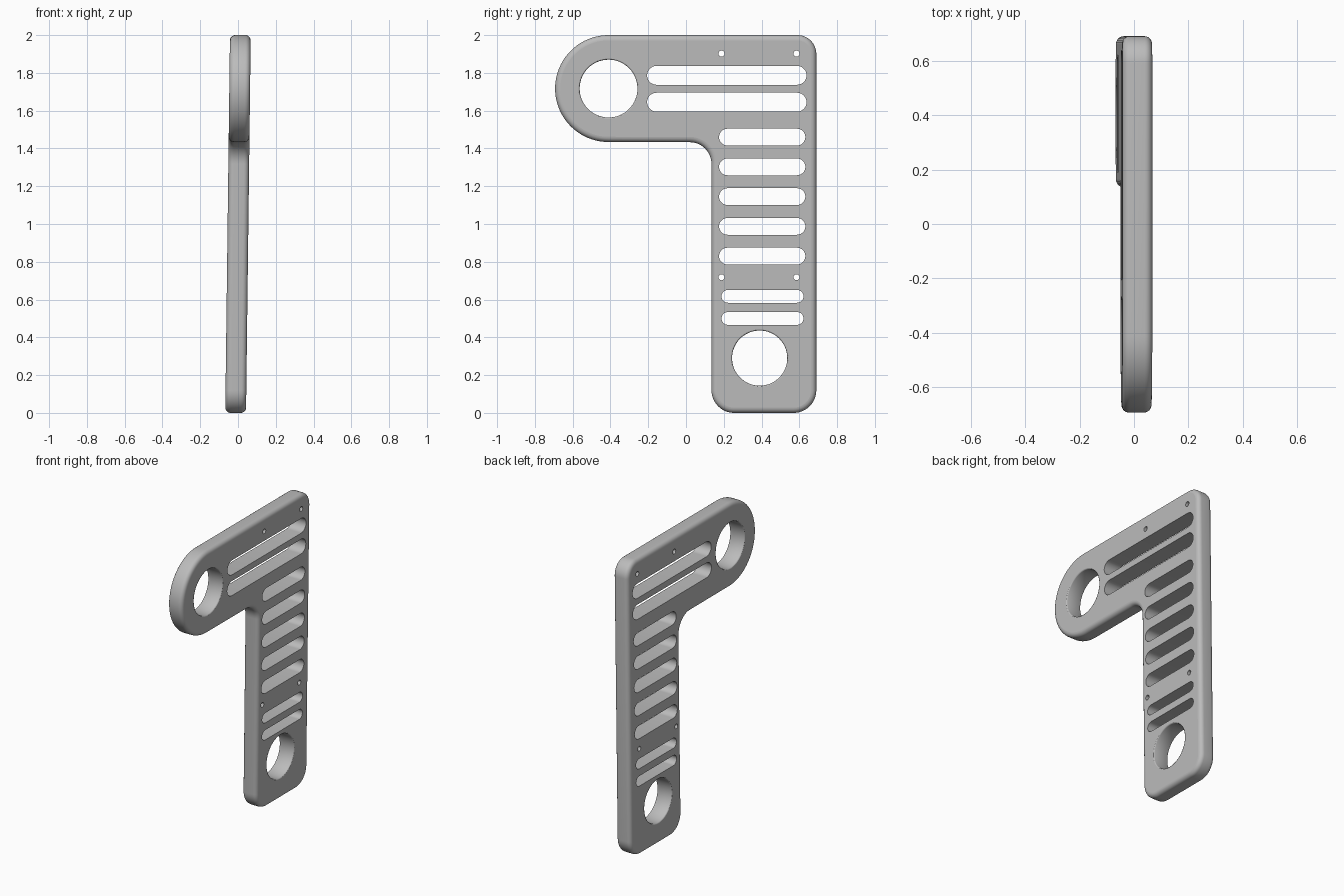
import bpy, bmesh, math
from math import pi, sin, cos

cube = bpy.data.objects.get("Cube")
if cube:
    bpy.data.objects.remove(cube)

HALF = 0.055        # half the plate thickness
LEAN = 0.0125       # sideways lean per unit of height


def arc(cy, cz, r, a0, a1, steps):
    return [(cy + r * cos(a0 + (a1 - a0) * i / steps),
             cz + r * sin(a0 + (a1 - a0) * i / steps)) for i in range(steps + 1)]


def outline(d):
    """L-shaped contour, moved inwards by d."""
    return (arc(0.255, 0.12, 0.12 - d, pi, 1.5 * pi, 12)
            + arc(0.57, 0.12, 0.12 - d, 1.5 * pi, 2 * pi, 12)
            + arc(0.59, 1.90, 0.10 - d, 0, pi / 2, 12)
            + arc(-0.41, 1.717, 0.283 - d, pi / 2, 1.5 * pi, 40)
            + arc(0.02, 1.318, 0.115 + d, pi / 2, 0, 12))


def slot(y0, y1, z, r):
    """Slot with round ends; a negative d widens it at the rim."""
    return lambda d: (arc(y1 - r, z, r - d, -pi / 2, pi / 2, 14)
                      + arc(y0 + r, z, r - d, pi / 2, 1.5 * pi, 14))


def circle(y, z, r, steps):
    return lambda d: arc(y, z, r - d, 0, 2 * pi, steps)[:-1]


def section(radius, steps):
    """Pairs of inset and depth across the thickness, with rounded edges."""
    if radius == 0:
        return [(0, -HALF), (0, HALF)]
    side = [(radius * (1 - cos(a)), HALF - radius + radius * sin(a))
            for a in (pi / 2 * i / steps for i in range(steps + 1))]
    return [(d, -x) for d, x in reversed(side)] + side


bm = bmesh.new()
rims = {0: [], -1: []}


def wall(contour, radius, steps, direction):
    """Skin the wall of one contour and remember its two rim loops."""
    rings = [[bm.verts.new((x + LEAN * (z - 1), y, z)) for y, z in contour(d * direction)]
             for d, x in section(radius, steps)]
    for a, b in zip(rings, rings[1:]):
        for i in range(len(a)):
            j = (i + 1) % len(a)
            bm.faces.new((a[i], a[j], b[j], b[i])).smooth = True
    for end in rims:
        ring = rings[end]
        rims[end] += [bm.edges.get((ring[i - 1], ring[i])) for i in range(len(ring))]


# Outer edge
wall(outline, 0.028, 6, 1)

# Two large pivot holes
wall(circle(-0.41, 1.717, 0.153, 64), 0.006, 2, -1)
wall(circle(0.39, 0.29, 0.146, 64), 0.006, 2, -1)

# Slots: long in the arm, medium and thin in the leg
for z in (1.787, 1.645):
    wall(slot(-0.206, 0.638, z, 0.05), 0, 1, -1)
for i in range(5):
    wall(slot(0.175, 0.632, 1.46 - 0.1575 * i, 0.0445), 0, 1, -1)
for z in (0.617, 0.50):
    wall(slot(0.188, 0.622, z, 0.034), 0, 1, -1)

# Small pin holes
for z in (1.902, 0.718):
    for y in (0.188, 0.585):
        wall(circle(y, z, 0.016, 20), 0, 1, -1)

# Flat sides between the rims
for end, side in ((0, -1), (-1, 1)):
    made = bmesh.ops.triangle_fill(bm, use_beauty=True, use_dissolve=False,
                                   edges=rims[end], normal=(side, 0, 0))
    for f in made["geom"]:
        if isinstance(f, bmesh.types.BMFace):
            f.smooth = False
bmesh.ops.recalc_face_normals(bm, faces=bm.faces)

mesh = bpy.data.meshes.new("bracket_plate")
bm.to_mesh(mesh)
bm.free()

grey = bpy.data.materials.new("grey")
grey.use_nodes = True
color = (0.5, 0.5, 0.5, 1)
grey.diffuse_color = color
grey.node_tree.nodes["Principled BSDF"].inputs["Base Color"].default_value = color
mesh.materials.append(grey)

plate = bpy.data.objects.new("bracket_plate", mesh)
bpy.context.scene.collection.objects.link(plate)
